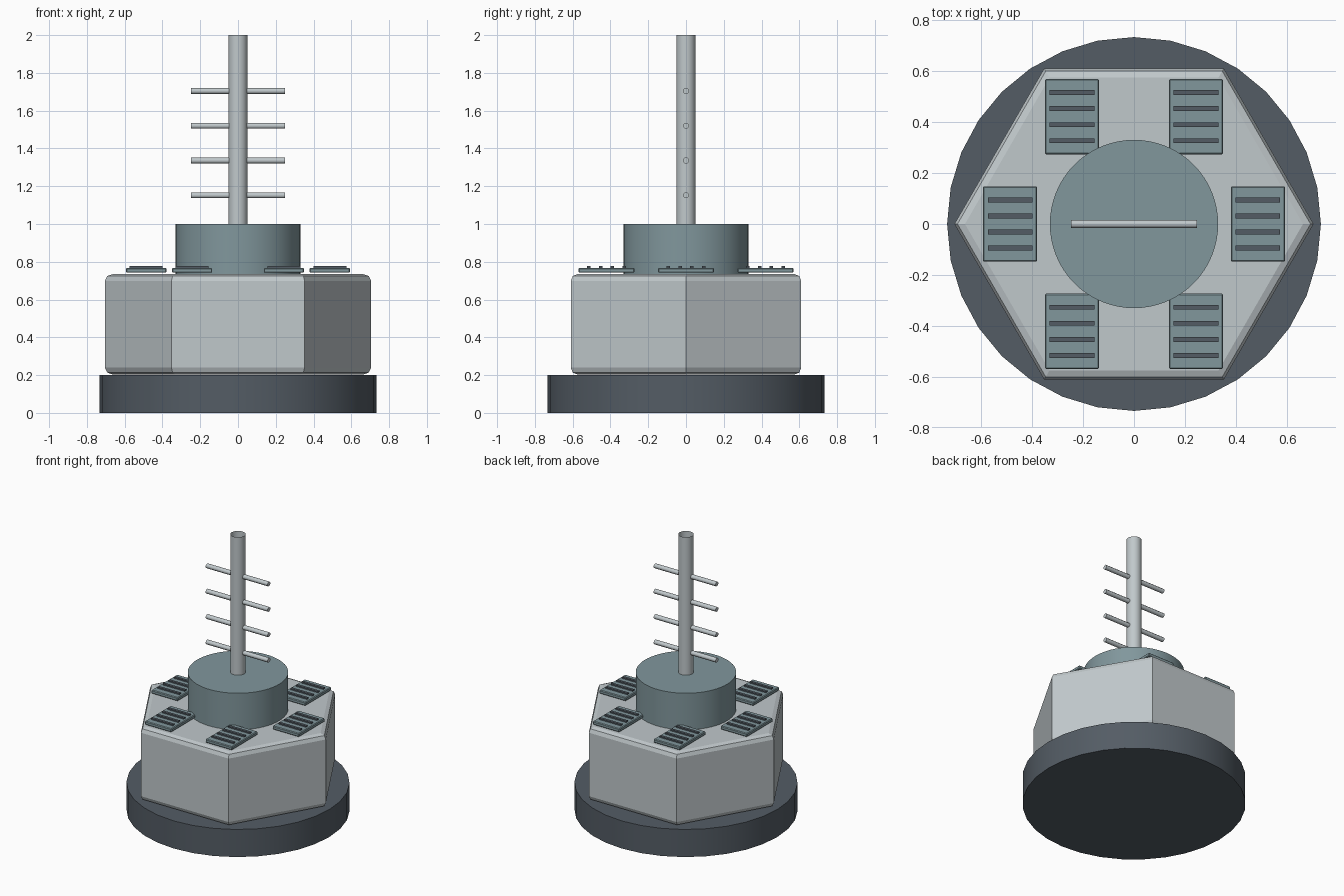
import bpy, bmesh, math
from mathutils import Matrix

cube = bpy.data.objects.get("Cube")
if cube:
    bpy.data.objects.remove(cube, do_unlink=True)


def material(name, rgb):
    m = bpy.data.materials.new(name)
    m.use_nodes = True
    col = (*rgb, 1.0)
    m.diffuse_color = col
    m.node_tree.nodes["Principled BSDF"].inputs["Base Color"].default_value = col
    return m


light_grey = material("light grey", (0.53, 0.58, 0.60))
teal = material("dull teal", (0.22, 0.31, 0.335))
charcoal = material("charcoal", (0.088, 0.108, 0.13))


def finish(name, bm, mat, smooth=False):
    bmesh.ops.recalc_face_normals(bm, faces=bm.faces)
    mesh = bpy.data.meshes.new(name)
    bm.to_mesh(mesh)
    bm.free()
    mesh.materials.append(mat)
    obj = bpy.data.objects.new(name, mesh)
    bpy.context.collection.objects.link(obj)
    if smooth:
        bpy.ops.object.select_all(action='DESELECT')
        obj.select_set(True)
        bpy.context.view_layer.objects.active = obj
        bpy.ops.object.shade_smooth_by_angle(angle=math.radians(46 if smooth == "rod" else 30))
    return obj


def cylinder(name, mat, radius, z0, z1, sides, capped=True):
    bm = bmesh.new()
    bmesh.ops.create_cone(bm, cap_ends=capped, segments=sides,
                          radius1=radius, radius2=radius, depth=z1 - z0,
                          matrix=Matrix.Translation((0, 0, (z0 + z1) / 2)))
    return finish(name, bm, mat, True)


def box(name, mat, centre, size, bevel=0):
    bm = bmesh.new()
    bmesh.ops.create_cube(bm, size=1, matrix=Matrix.Translation(centre) @ Matrix.Diagonal((*size, 1)))
    if bevel:
        bmesh.ops.bevel(bm, geom=bm.edges[:], offset=bevel, segments=1, affect='EDGES')
    return finish(name, bm, mat)


# Round base and central drum
cylinder("base", charcoal, 0.733, 0, 0.2, 32)
cylinder("drum", teal, 0.33, 0.72, 1.0, 64)

# Hexagonal body: stacked rings, softened at top and bottom rims
bm = bmesh.new()
apothem, bottom, top, soft = 0.61, 0.203, 0.735, 0.036
arc = [(soft * (1 - math.cos(a)), soft * (1 - math.sin(a))) for a in (0, math.pi / 4, math.pi / 2)]
profile = [(inset, bottom + rise) for inset, rise in reversed(arc)]
profile += [(inset, top - drop) for inset, drop in arc]
rings = []
for inset, z in profile:
    r = (apothem - inset) / math.cos(math.pi / 6)
    rings.append([bm.verts.new((r * math.cos(k * math.pi / 3), r * math.sin(k * math.pi / 3), z))
                  for k in range(6)])
for lower, upper in zip(rings, rings[1:]):
    for k in range(6):
        n = (k + 1) % 6
        bm.faces.new((lower[k], lower[n], upper[n], upper[k]))
bm.faces.new(rings[0])
bm.faces.new(rings[-1])
finish("hexagonal_body", bm, light_grey)

# Six vent panels around the drum, each with four slats
for i in range(6):
    x, y = 0.486 * math.cos(i * math.pi / 3), 0.486 * math.sin(i * math.pi / 3)
    box(f"vent_panel_{i + 1}", teal, (x, y, 0.755), (0.213, 0.296, 0.026), 0.005)
    for j in range(4):
        box(f"vent_slat_{i + 1}_{j + 1}", charcoal,
            (x, y + (j - 1.5) * 0.063, 0.769), (0.175, 0.019, 0.017))

# Hollow mast with four cross rods
cylinder("mast", light_grey, 0.05, 0.99, 2.0, 24, capped=False)
for i in range(4):
    bm = bmesh.new()
    bmesh.ops.create_cone(bm, cap_ends=True, segments=8, radius1=0.0165, radius2=0.0165, depth=0.496,
                          matrix=Matrix.Translation((0, 0, 1.152 + i * 0.184))
                          @ Matrix.Rotation(math.pi / 2, 4, 'Y') @ Matrix.Rotation(math.pi / 8, 4, 'Z'))
    finish(f"cross_rod_{i + 1}", bm, light_grey, "rod")
